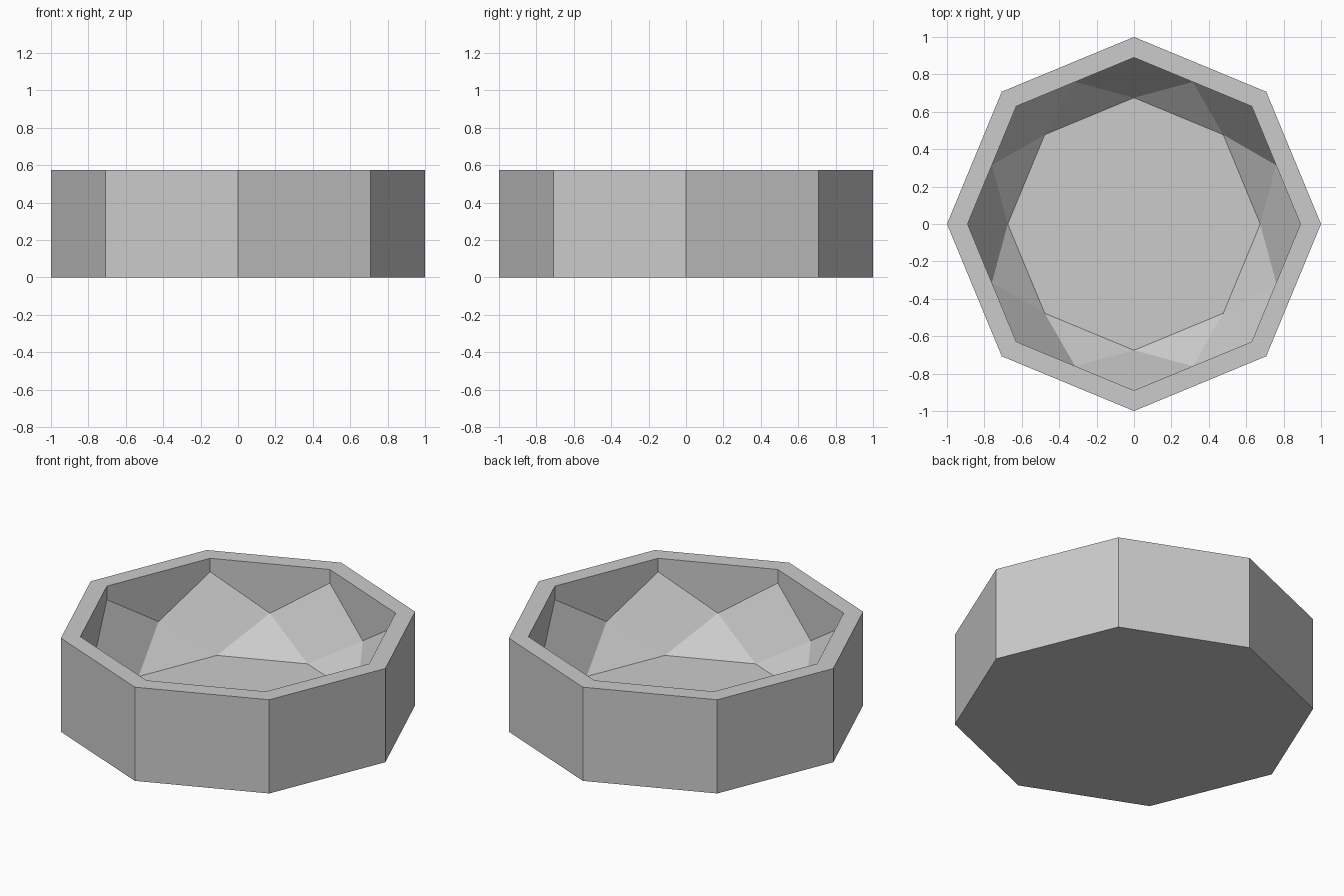
import bpy, bmesh
from math import cos, sin, pi

if "Cube" in bpy.data.objects:
    bpy.data.objects.remove(bpy.data.objects["Cube"])

SIDES = 8
HEIGHT = 0.575

bm = bmesh.new()


def ring(radius, z, turn=0.0):
    """Eight vertices around the z axis; turn is a fraction of one side."""
    step = 2 * pi / SIDES
    return [bm.verts.new((radius * cos((i + turn) * step),
                          radius * sin((i + turn) * step), z))
            for i in range(SIDES)]


# Outer shell, rim and vertical inner wall rings
base = ring(1.0, 0.0)
outer = ring(1.0, HEIGHT)
inner = ring(0.89, HEIGHT)
# Faceted basin: high points in the corners, low points mid-wall, flat floor
corner = ring(0.89, 0.492)
middle = ring(0.89 * cos(pi / SIDES), 0.272, 0.5)
floor = ring(0.675, 0.078)

bm.faces.new(base[::-1])
bm.faces.new(floor)
for i in range(SIDES):
    j = (i + 1) % SIDES
    bm.faces.new((base[i], base[j], outer[j], outer[i]))              # outer side
    bm.faces.new((outer[i], outer[j], inner[j], inner[i]))            # rim
    bm.faces.new((inner[i], inner[j], corner[j], middle[i], corner[i]))  # wall
    bm.faces.new((corner[i], middle[i], floor[i], middle[i - 1]))     # kite facet
    bm.faces.new((middle[i], floor[j], floor[i]))                     # triangle facet

bmesh.ops.recalc_face_normals(bm, faces=bm.faces)
mesh = bpy.data.meshes.new("octagonal_basin")
bm.to_mesh(mesh)
bm.free()
basin = bpy.data.objects.new("octagonal_basin", mesh)
bpy.context.collection.objects.link(basin)
